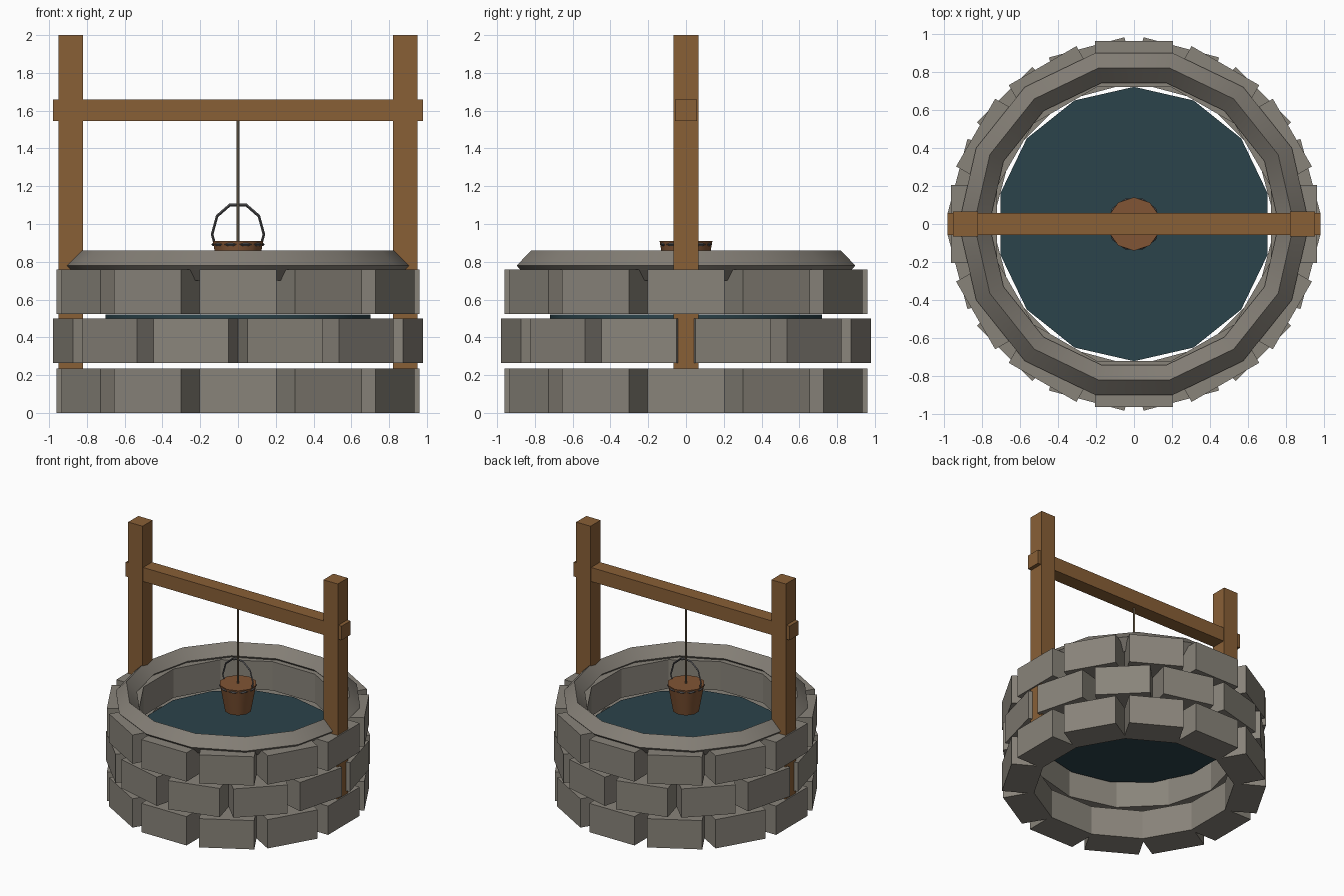
import bpy, bmesh
from math import sin, cos, pi, radians
from mathutils import Matrix, Vector

if "Cube" in bpy.data.objects:
    bpy.data.objects.remove(bpy.data.objects["Cube"])


def material(name, rgb):
    m = bpy.data.materials.new(name)
    m.diffuse_color = (*rgb, 1)
    m.use_nodes = True
    m.node_tree.nodes["Principled BSDF"].inputs["Base Color"].default_value = m.diffuse_color
    return m


STONE = material("stone", (0.25, 0.23, 0.195))
RIM = material("rim_stone", (0.23, 0.21, 0.18))
WOOD = material("wood", (0.25, 0.115, 0.037))
PAIL = material("pail_wood", (0.22, 0.09, 0.035))
WATER = material("water", (0.024, 0.056, 0.070))
IRON = material("iron", (0.09, 0.09, 0.095))
ROPE = material("rope", (0.17, 0.13, 0.08))


def finish(bm, name, mat, smooth=0):
    bmesh.ops.recalc_face_normals(bm, faces=bm.faces)
    me = bpy.data.meshes.new(name)
    bm.to_mesh(me)
    bm.free()
    me.materials.append(mat)
    ob = bpy.data.objects.new(name, me)
    bpy.context.collection.objects.link(ob)
    if smooth:
        bpy.ops.object.select_all(action='DESELECT')
        ob.select_set(True)
        bpy.context.view_layer.objects.active = ob
        bpy.ops.object.shade_smooth_by_angle(angle=radians(smooth))
    return ob


def box(name, center, size, mat, angle=0):
    bm = bmesh.new()
    m = Matrix.Rotation(angle, 4, 'Z') @ Matrix.Translation(center) @ Matrix.Diagonal((*size, 1))
    bmesh.ops.create_cube(bm, size=1, matrix=m)
    return finish(bm, name, mat)


def cone(name, sides, r_bottom, r_top, z0, z1, mat):
    bm = bmesh.new()
    bmesh.ops.create_cone(bm, cap_ends=True, segments=sides, radius1=r_bottom, radius2=r_top,
                          depth=z1 - z0, matrix=Matrix.Translation((0, 0, (z0 + z1) / 2)))
    return finish(bm, name, mat, 40)


def ring(name, major, minor, n_major, n_minor, matrix, mat):
    bm = bmesh.new()
    loops = []
    for i in range(n_major):
        a = 2 * pi * i / n_major
        loop = []
        for j in range(n_minor):
            b = 2 * pi * j / n_minor
            r = major + minor * cos(b)
            loop.append(bm.verts.new(matrix @ Vector((r * cos(a), r * sin(a), minor * sin(b)))))
        loops.append(loop)
    for i in range(n_major):
        p, q = loops[i], loops[(i + 1) % n_major]
        for j in range(n_minor):
            k = (j + 1) % n_minor
            bm.faces.new((p[j], q[j], q[k], p[k]))
    return finish(bm, name, mat, 40)


# Three staggered courses of twelve stones
for course, z0 in enumerate((0, 0.263, 0.523)):
    for i in range(12):
        box(f"stone_{course + 1}_{i + 1}", (0.84, 0, z0 + 0.118), (0.24, 0.41, 0.236),
            STONE, radians(30 * i + 15 * (course % 2)))

# Diamond-section rim and water disc
ring("stone_rim", 0.84, 0.08, 14, 4, Matrix.Translation((0, 0, 0.78)), RIM)
cone("water", 14, 0.72, 0.72, 0.46, 0.52, WATER)

# Timber frame
for side, x in (("left", -0.885), ("right", 0.885)):
    box(f"{side}_post", (x, 0, 1.1), (0.13, 0.13, 1.8), WOOD)
box("crossbeam", (0, 0, 1.602), (1.96, 0.115, 0.115), WOOD)

# Rope and bucket with hoop and handle
cone("rope", 6, 0.009, 0.009, 0.9, 1.56, ROPE)
cone("bucket", 10, 0.10, 0.14, 0.69, 0.91, PAIL)
ring("bucket_hoop", 0.134, 0.008, 10, 4, Matrix.Translation((0, 0, 0.892)), IRON)
ring("bucket_handle", 0.137, 0.007, 10, 4,
     Matrix.Translation((0, 0, 0.945)) @ Matrix.Diagonal((1, 1, 1.2, 1)) @ Matrix.Rotation(pi / 2, 4, 'X'), IRON)
